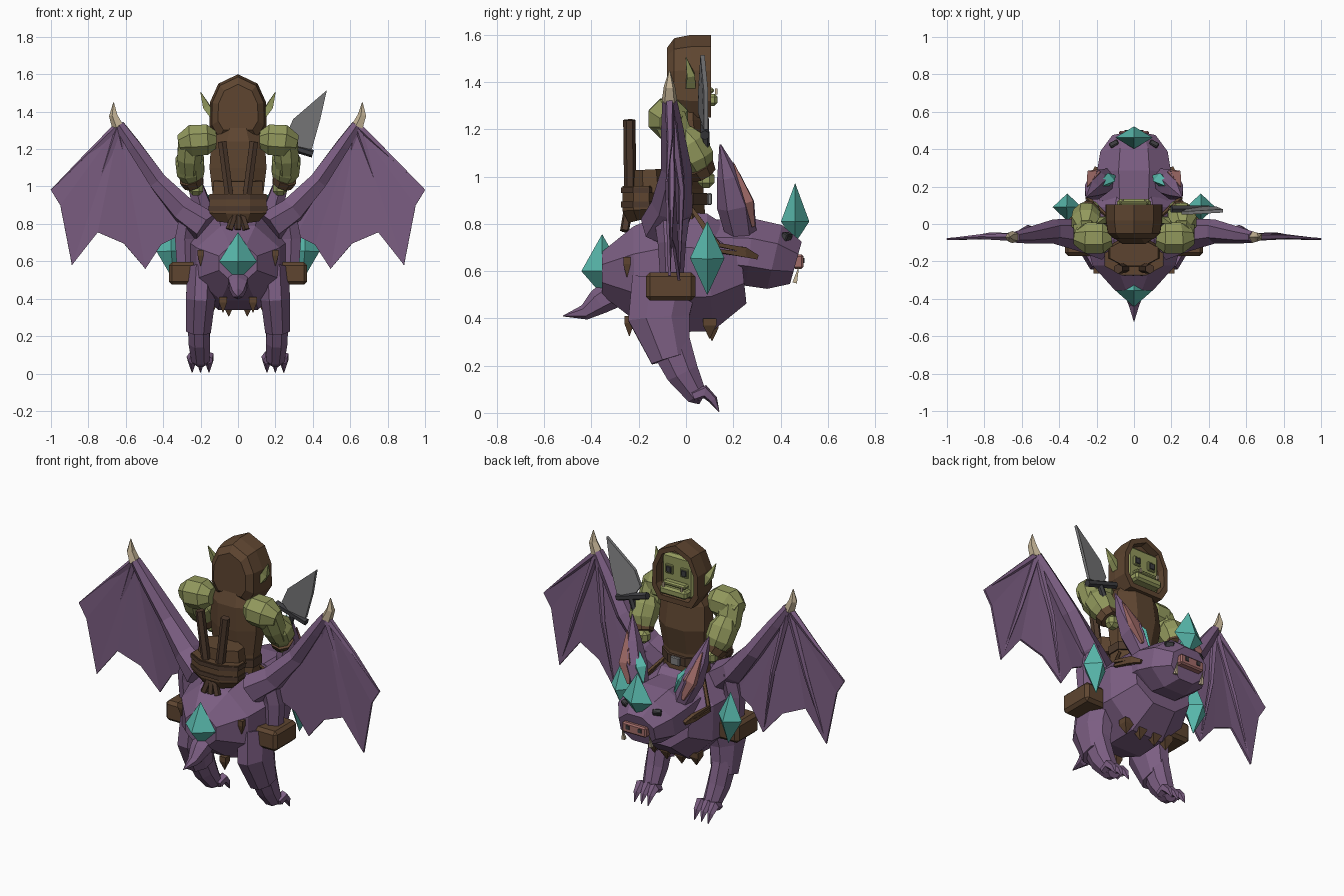
import bpy, bmesh, math
from mathutils import Vector

cube = bpy.data.objects.get("Cube")
if cube:
    bpy.data.objects.remove(cube, do_unlink=True)


def material(name, r, g, b):
    m = bpy.data.materials.new(name)
    m.use_nodes = True
    m.diffuse_color = (r, g, b, 1)
    m.node_tree.nodes["Principled BSDF"].inputs["Base Color"].default_value = (r, g, b, 1)
    return m


PURPLE = material("purple hide", .20, .112, .225)
LEATHER = material("brown leather", .112, .06, .03)
WOOD = material("dark wood", .075, .042, .026)
GREEN = material("green skin", .29, .32, .11)
TEAL = material("teal crystal", .10, .49, .42)
STEEL = material("grey steel", .21, .21, .215)
DARK = material("dark iron", .045, .045, .05)
PINK = material("pink skin", .36, .15, .14)
BONE = material("tan bone", .55, .45, .30)


def finish(name, bm, mat):
    bmesh.ops.recalc_face_normals(bm, faces=bm.faces)
    me = bpy.data.meshes.new(name)
    bm.to_mesh(me)
    bm.free()
    me.materials.append(mat)
    ob = bpy.data.objects.new(name, me)
    bpy.context.collection.objects.link(ob)
    return ob


def loft(name, rings, mat):
    """Skin a list of equal-length point rings and cap both ends."""
    bm = bmesh.new()
    loops = [[bm.verts.new(p) for p in ring] for ring in rings]
    n = len(loops[0])
    for a, b in zip(loops, loops[1:]):
        for i in range(n):
            j = (i + 1) % n
            bm.faces.new((a[i], a[j], b[j], b[i]))
    bm.faces.new(loops[0])
    bm.faces.new(loops[-1])
    return finish(name, bm, mat)


def tube(name, path, mat, n=6, twist=.5):
    """Path items: (x, y, z, radius across, radius along)."""
    pts = [Vector(p[:3]) for p in path]
    rings = []
    for i, p in enumerate(path):
        t = (pts[min(i + 1, len(pts) - 1)] - pts[max(i - 1, 0)]).normalized()
        ref = Vector((0, 1, 0)) if abs(t.x) > .9 else Vector((1, 0, 0))
        side = (ref - t * ref.dot(t)).normalized()
        up = t.cross(side)
        ra, rb = p[3], p[-1]
        ring = []
        for k in range(n):
            a = 2 * math.pi * (k + twist) / n
            ring.append(pts[i] + side * ra * math.cos(a) + up * rb * math.sin(a))
        rings.append(ring)
    return loft(name, rings, mat)


def box(name, c, size, mat, bevel=0, rot=(0, 0, 0)):
    bm = bmesh.new()
    bmesh.ops.create_cube(bm, size=1)
    bmesh.ops.scale(bm, vec=size, verts=bm.verts)
    if bevel:
        bmesh.ops.bevel(bm, geom=bm.edges[:], offset=bevel, segments=1, affect='EDGES')
    ob = finish(name, bm, mat)
    ob.location, ob.rotation_euler = c, rot
    return ob


def crystal(name, a, c, b, r, ry):
    """Four-sided double pyramid from point a through waist c to b."""
    tube(name, [(*a, .001), (*c, r, ry), (*b, .001)], TEAL, 4, 0)


def plate(name, pts, depth, mat):
    """Flat outline extruded along y."""
    return loft(name, [[(x, y + d, z) for x, y, z in pts] for d in (-depth / 2, depth / 2)], mat)


# Beast body, head and tail
tube("beast_body", [(0, -.355, .59, .11, .1), (0, -.22, .59, .24, .215), (0, -.08, .595, .28, .275),
                    (0, .1, .595, .27, .27), (0, .24, .61, .2, .16)], PURPLE, 8)
tube("beast_head", [(0, .12, .69, .2, .14), (0, .27, .68, .215, .155), (0, .375, .66, .195, .15),
                    (0, .465, .635, .125, .1)], PURPLE, 8)
tube("tail", [(0, -.27, .53, .07), (0, -.37, .47, .055), (0, -.43, .425, .032), (0, -.52, .41, .002)], PURPLE)
box("snout", (0, .475, .64), (.16, .045, .06), PINK, .008)
crystal("brow_crystal", (0, .462, .72), (0, .462, .81), (0, .462, .97), .1, .06)
crystal("rump_crystal", (0, -.355, .5), (0, -.355, .6), (0, -.355, .755), .1, .088)

for s, tag in ((1, "left"), (-1, "right")):
    # Beast face
    box(tag + "_beast_eye", (s * .105, .425, .745), (.05, .03, .035), DARK, .005, (-.5, 0, s * -.5))
    box(tag + "_nostril", (s * .04, .498, .645), (.022, .008, .022), DARK)
    tube(tag + "_tusk", [(s * .09, .46, .55, .014), (s * .09, .478, .62, .001)], BONE, 4)
    tube(tag + "_beast_ear", [(s * .14, .235, .75, .045, .065), (s * .19, .21, .88, .06, .08),
                              (s * .225, .18, 1, .045, .05), (s * .255, .145, 1.135, .004)], PURPLE)
    tube(tag + "_inner_ear", [(s * .18, .285, .79, .01), (s * .215, .265, .9, .05, .025),
                              (s * .25, .2, 1.06, .003)], PINK, 4)
    crystal(tag + "_head_crystal", (s * .1, .26, .8), (s * .14, .235, .88), (s * .205, .19, 1), .042, .04)
    crystal(tag + "_flank_crystal", (s * .345, .09, .5), (s * .357, .09, .655), (s * .36, .09, .81), .078, .073)

    # Wing: arm, membrane, finger bones, claw
    wrist = (s * .635, -.07, 1.33)
    tube(tag + "_wing_arm", [(s * .17, -.1, .78, .09, .1), (s * .29, -.06, .87, .075, .09),
                             (s * .43, -.04, 1.03, .055, .065), (s * .56, -.06, 1.22, .042, .045),
                             (*wrist, .03, .03)], PURPLE)
    tube(tag + "_wing_claw", [(s * .64, -.07, 1.32, .034), (s * .665, -.07, 1.38, .025),
                              (s * .665, -.07, 1.45, .002)], BONE, 5)
    rim = [(1, -.08, .98), (.95, -.08, .9), (.888, -.07, .58), (.75, -.07, .755), (.61, -.05, .695),
           (.495, -.03, .56), (.41, -.04, .69), (.31, -.05, .74), (.25, -.05, .82), (.44, -.05, 1.02)]
    bm = bmesh.new()
    hub = bm.verts.new(wrist)
    vs = [bm.verts.new((s * x, y, z)) for x, y, z in rim]
    for a, b in zip(vs, vs[1:]):
        bm.faces.new((hub, a, b))
    skin = finish(tag + "_wing_membrane", bm, PURPLE)
    solid = skin.modifiers.new("thickness", 'SOLIDIFY')
    solid.thickness, solid.offset = .012, 0
    for k, i in enumerate((0, 2, 5)):
        x, y, z = rim[i]
        tube(f"{tag}_wing_finger_{k}", [(*wrist, .022), (s * (.635 + x) / 2, y + .012, (1.33 + z) / 2, .014),
                                        (s * x, y, z, .003)], PURPLE, 5)
    tube(tag + "_wing_fold", [(s * .28, -.06, .58, .055, .05), (s * .285, -.06, .72, .06, .06),
                              (s * .265, -.06, .86, .05, .08)], PURPLE)

    # Leg, toes and claws
    tube(tag + "_thigh", [(s * .19, -.09, .56, .085, .15), (s * .2, -.115, .4, .085, .14),
                          (s * .212, -.065, .23, .072, .09)], PURPLE, 8)
    tube(tag + "_shin", [(s * .212, -.07, .3, .062, .095), (s * .207, -.015, .17, .062, .075),
                         (s * .2, .045, .075, .052, .048), (s * .2, .07, .06, .04, .03)], PURPLE, 8)
    for k in (-1, 0, 1):
        x = s * .2 + k * .045
        tube(f"{tag}_toe_{k + 1}", [(x, .03, .07, .022), (x, .08, .09, .03), (x, .115, .055, .02),
                                    (x, .14, .005, .002)], PURPLE, 5)

    # Saddle bags, reins and hide spikes
    box(tag + "_saddle_bag", (s * .295, -.065, .535), (.15, .21, .12), LEATHER, .018)
    for k in (0, 1):
        tube(f"{tag}_rein_{k}", [(s * .12, .02, .87, .01), (s * .25, .14, .71 - .025 * k, .012),
                                 (s * .225, .25, .69 - .02 * k, .016), (s * .2, .3, .66, .014)], LEATHER, 4)
    for k, (x, y, z, r) in enumerate(((.05, .11, .39, .04), (.14, .1, .4, .04),
                                      (.08, -.24, .41, .03), (.2, -.25, .66, .022))):
        tube(f"{tag}_hide_spike_{k}", [(s * x, y, z, r), (s * x, y, z - .03, r), (s * x, y, z - .085, .002)],
             LEATHER, 4)

    # Rider arm: shoulder, upper arm, forearm, cuff, hand
    tube(tag + "_shoulder", [(s * .12, -.07, 1.25, .05), (s * .165, -.075, 1.25, .088),
                             (s * .25, -.075, 1.245, .09), (s * .31, -.065, 1.23, .05)], GREEN, 8)
    tube(tag + "_upper_arm", [(s * .25, -.07, 1.25, .075), (s * .26, -.03, 1.15, .07),
                              (s * .26, .01, 1.08, .055)], GREEN, 8)
    tube(tag + "_forearm", [(s * .26, -.02, 1.19, .05), (s * .258, .01, 1.14, .082),
                            (s * .253, .045, 1.08, .08), (s * .235, .07, 1.02, .05)], GREEN, 8)
    tube(tag + "_cuff", [(s * .25, .055, 1.045, .068), (s * .235, .075, 1.01, .058)], LEATHER, 8)
    box(tag + "_hand", (s * .225, .085, .99), (.075, .07, .075), GREEN, .02)
    # Rider face details
    box(tag + "_rider_eye_rim", (s * .05, .084, 1.44), (.05, .014, .055), GREEN, .004)
    box(tag + "_rider_eye", (s * .05, .091, 1.44), (.032, .012, .036), DARK, .003)
    tube(tag + "_rider_ear", [(s * .14, .02, 1.38, .02, .03), (s * .17, .02, 1.43, .026, .024),
                              (s * .2, .0, 1.505, .002)], GREEN, 4)
    box(tag + "_lower_tooth", (s * .06, .128, 1.36), (.01, .01, .025), BONE)
    # Rods carried on the pack
    tube(tag + "_pack_rod", [(s * .035, -.235, .86, .026), (s * .085, -.24, 1.24, .026)], WOOD)

# Rider torso and belt
tube("rider_vest", [(0, -.01, .82, .14, .1), (0, -.01, .95, .145, .09), (0, 0, 1.1, .165, .115),
                    (0, -.01, 1.24, .155, .105), (0, 0, 1.32, .1, .08)], LEATHER, 8)
tube("belt", [(0, -.01, .88, .15, .11), (0, -.01, .93, .15, .11)], WOOD, 8)
box("buckle", (0, .1, .905), (.06, .02, .05), STEEL, .005)

# Hood with a recessed opening and the face inside it
half = [(.11, 1.25), (.152, 1.32), (.15, 1.45), (.105, 1.55)]
outline = half + [(0, 1.6)] + [(-x, z) for x, z in reversed(half)]
hood = []
for y, k in ((-.08, .7), (-.05, .92), (.02, 1), (.105, 1), (.105, .82), (.06, .8)):
    hood.append([(x * k, y, 1.42 + (z - 1.42) * k) for x, z in outline])
loft("hood", hood, LEATHER)
box("rider_face", (0, .06, 1.41), (.215, .045, .24), GREEN, .015)
box("rider_upper_lip", (0, .095, 1.365), (.15, .045, .025), GREEN, .008)
box("rider_jaw", (0, .1, 1.325), (.18, .065, .05), GREEN, .012)

# Backpack with bands and tassels
tube("backpack", [(0, -.18, .82, .12, .07), (0, -.19, .86, .165, .085), (0, -.19, .96, .165, .085)], LEATHER, 8)
tube("backpack_top", [(0, -.15, .93, .15, .085), (0, -.155, 1.03, .14, .075)], LEATHER, 8)
for k, z in enumerate((.87, .93)):
    tube(f"backpack_band_{k}", [(0, -.19, z, .17, .092), (0, -.19, z + .025, .17, .092)], WOOD, 8)
for k in (-1, 0, 1):
    tube(f"tassel_{k + 1}", [(k * .015, -.245, .86, .02), (k * .045, -.26, .77, .02)], WOOD, 5)

# Sword in the raised hand
plate("sword_blade", [(.3, .08, 1.2), (.255, .06, 1.27), (.295, .06, 1.36), (.475, .07, 1.515),
                      (.44, .085, 1.36), (.395, .085, 1.2)], .018, STEEL)
tube("sword_guard", [(.2, .08, 1.235, .021), (.4, .08, 1.175, .021)], DARK, 6)
tube("sword_grip", [(.31, .08, 1.2, .018), (.22, .09, .97, .018)], DARK, 6)
